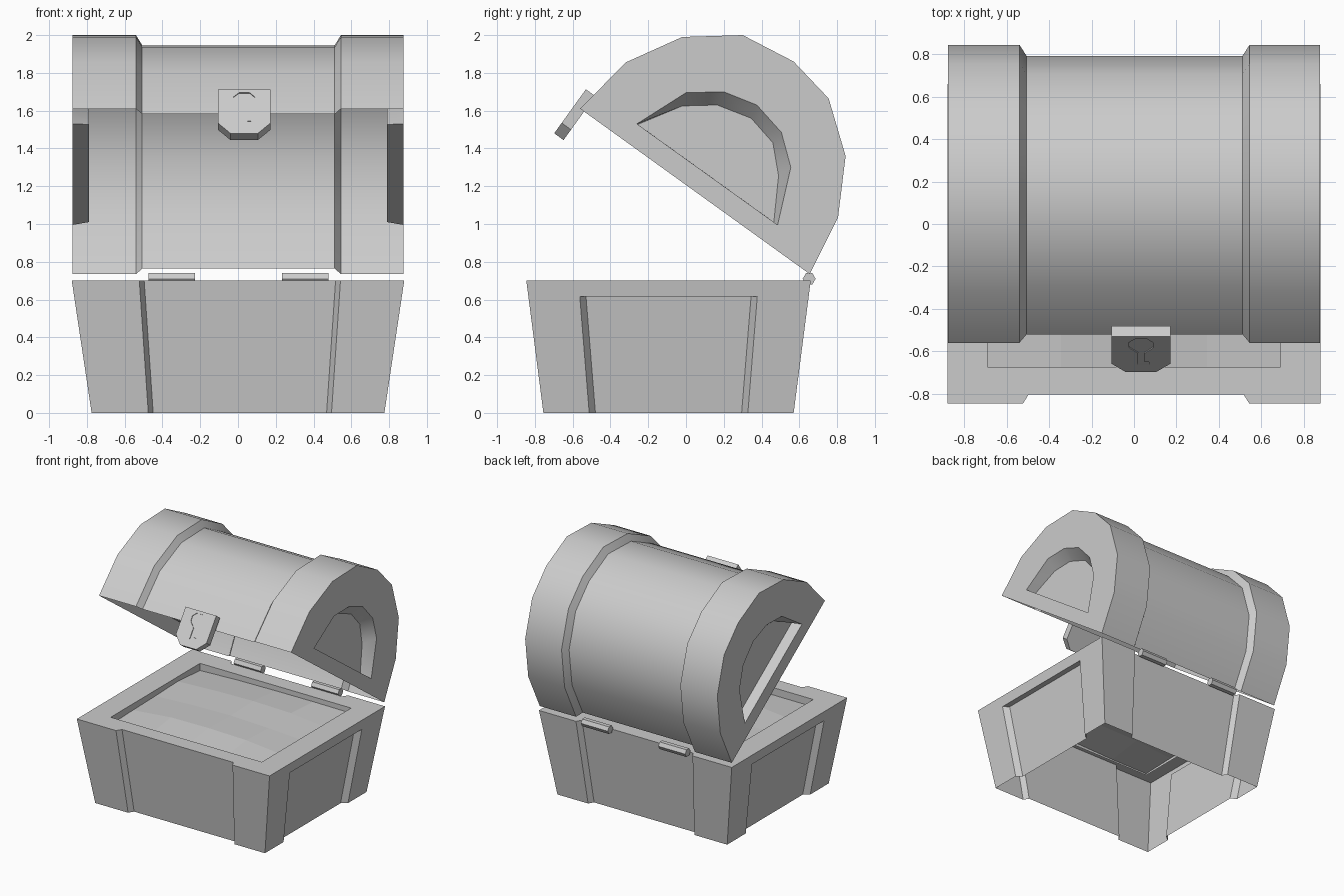
import bpy, bmesh, math, random
from mathutils import Vector

if "Cube" in bpy.data.objects:
    bpy.data.objects.remove(bpy.data.objects["Cube"])

random.seed(4)


def finish(name, bm, smooth=None):
    bmesh.ops.remove_doubles(bm, verts=bm.verts, dist=1e-4)
    bmesh.ops.recalc_face_normals(bm, faces=bm.faces)
    me = bpy.data.meshes.new(name)
    bm.to_mesh(me)
    bm.free()
    ob = bpy.data.objects.new(name, me)
    bpy.context.collection.objects.link(ob)
    if smooth:
        bpy.ops.object.select_all(action='DESELECT')
        ob.select_set(True)
        bpy.context.view_layer.objects.active = ob
        bpy.ops.object.shade_smooth_by_angle(angle=math.radians(smooth))
    return ob


def ring(bm, pts):
    return [bm.verts.new(p) for p in pts]


def bridge(bm, a, b, closed=True):
    n = len(a)
    for i in range(n if closed else n - 1):
        j = (i + 1) % n
        bm.faces.new((a[i], a[j], b[j], b[i]))


def loop_edges(bm, vs):
    pairs = zip(vs, vs[1:] + vs[:1])
    return [bm.edges.get(p) or bm.edges.new(p) for p in pairs]


def pocket(bm, outer, hole_pts, floor_pts, normal, floor=True):
    """Flat wall with a hole, walls going into the hole and an optional floor."""
    hole, low = ring(bm, hole_pts), ring(bm, floor_pts)
    bmesh.ops.triangle_fill(bm, edges=loop_edges(bm, outer) + loop_edges(bm, hole),
                            use_beauty=True, normal=Vector(normal))
    bridge(bm, hole, low)
    if floor:
        bm.faces.new(low)


# Base: tapered open shell with recessed panels on all four sides
def outline(z, side_depth):
    w, d = .775 + .15 * z, .6625 + .129 * z
    fo, so = .485 + .068 * z, .42 + .081 * z
    fi, si, cx, fd = fo - .026, so - .033, .01, .042
    s = side_depth
    pts = [(-w, -d), (cx - fo, -d), (cx - fi, fd - d), (cx + fi, fd - d), (cx + fo, -d),
           (w, -d), (w, -so), (w - s, -si), (w - s, si), (w, so),
           (w, d), (cx + fo, d), (cx + fi, d - fd), (cx - fi, d - fd), (cx - fo, d),
           (-w, d), (-w, so), (s - w, si), (s - w, -si), (-w, -so)]
    return [(x, y - .0925, z) for x, y in pts]


bm = bmesh.new()
levels = [ring(bm, outline(*l)) for l in ((0, .045), (.615, .045), (.615, 0), (.7, 0))]
for a, b in zip(levels, levels[1:]):
    bridge(bm, a, b)
rim = [(-.69, -.675), (.69, -.675), (.69, .49), (-.69, .49)]
pocket(bm, levels[-1], [(x, y, .7) for x, y in rim], [(x, y, .625) for x, y in rim],
       (0, 0, 1), floor=False)
finish("chest_base", bm)

# Lumpy filling just below the rim
bm = bmesh.new()
bmesh.ops.create_grid(bm, x_segments=4, y_segments=4, size=1)
for v in bm.verts:
    swell = math.cos(v.co.x * 1.4) * math.cos(v.co.y * 1.4)
    z = .645 + .04 * swell + random.uniform(-.014, .014)
    v.co = (v.co.x * .69, v.co.y * .5825 - .0925, z)
finish("filling", bm)

# Lid: open faceted barrel, wider at both ends, profile as (y, z) in open position
profile = [(-.56, 1.61), (-.32, 1.855), (-.02, 1.99), (.30, 2.0), (.57, 1.86),
           (.755, 1.665), (.845, 1.36), (.805, 1.035), (.655, .735)]
cy, cz = .0475, 1.1725
middle = [(cy + (y - cy) * .935, cz + (z - cz) * .935) for y, z in profile]
hole = [(-.26, 1.53), (0, 1.695), (.20, 1.70), (.375, 1.63), (.505, 1.485),
        (.555, 1.30), (.485, .995)]
floor = [(-.255, 1.527), (-.02, 1.625), (.165, 1.63), (.345, 1.56), (.46, 1.43),
         (.49, 1.255), (.465, 1.01)]


def at(x, pts):
    return [(x, y, z) for y, z in pts]


bm = bmesh.new()
stations = [(-.877, profile), (-.54, profile), (-.507, middle),
            (.512, middle), (.545, profile), (.877, profile)]
rings = [ring(bm, at(x, p)) for x, p in stations]
for a, b in zip(rings, rings[1:]):
    bridge(bm, a, b, closed=False)
for s, r in ((-1, rings[0]), (1, rings[-1])):
    pocket(bm, r, at(s * .877, hole), at(s * .79, floor), (s, 0, 0))
finish("chest_lid", bm, smooth=35)


# Lock plate with keyhole, drawn as front view (x, z) and tilted with the lid
def tilt(pts, t):
    return [(x, -.53 - .72 * (1.713 - z) + .811 * t, z - .584 * t) for x, z in pts]


plate = [(-.107, 1.713), (.173, 1.713), (.173, 1.535), (.105, 1.48), (-.04, 1.48), (-.107, 1.535)]
keyhole = [(-.025, 1.672), (.005, 1.695), (.062, 1.695), (.09, 1.672), (.09, 1.637),
           (.05, 1.602), (.05, 1.546), (.07, 1.546), (.07, 1.53), (.02, 1.53),
           (.02, 1.602), (-.022, 1.637)]
bm = bmesh.new()
front, back = ring(bm, tilt(plate, 0)), ring(bm, tilt(plate, .061))
bridge(bm, front, back)
bm.faces.new(back)
pocket(bm, front, tilt(keyhole, 0), tilt(keyhole, .006), (0, -.811, .584))
finish("lock_plate", bm)

# Two six-sided hinge pins
for name, x in (("hinge_left", -.35), ("hinge_right", .357)):
    bm = bmesh.new()
    circle = [(.652 + .034 * math.cos(i * math.pi / 3), .71 + .034 * math.sin(i * math.pi / 3))
              for i in range(6)]
    a, b = ring(bm, at(x - .123, circle)), ring(bm, at(x + .123, circle))
    bridge(bm, a, b)
    bm.faces.new(a)
    bm.faces.new(b)
    finish(name, bm)
